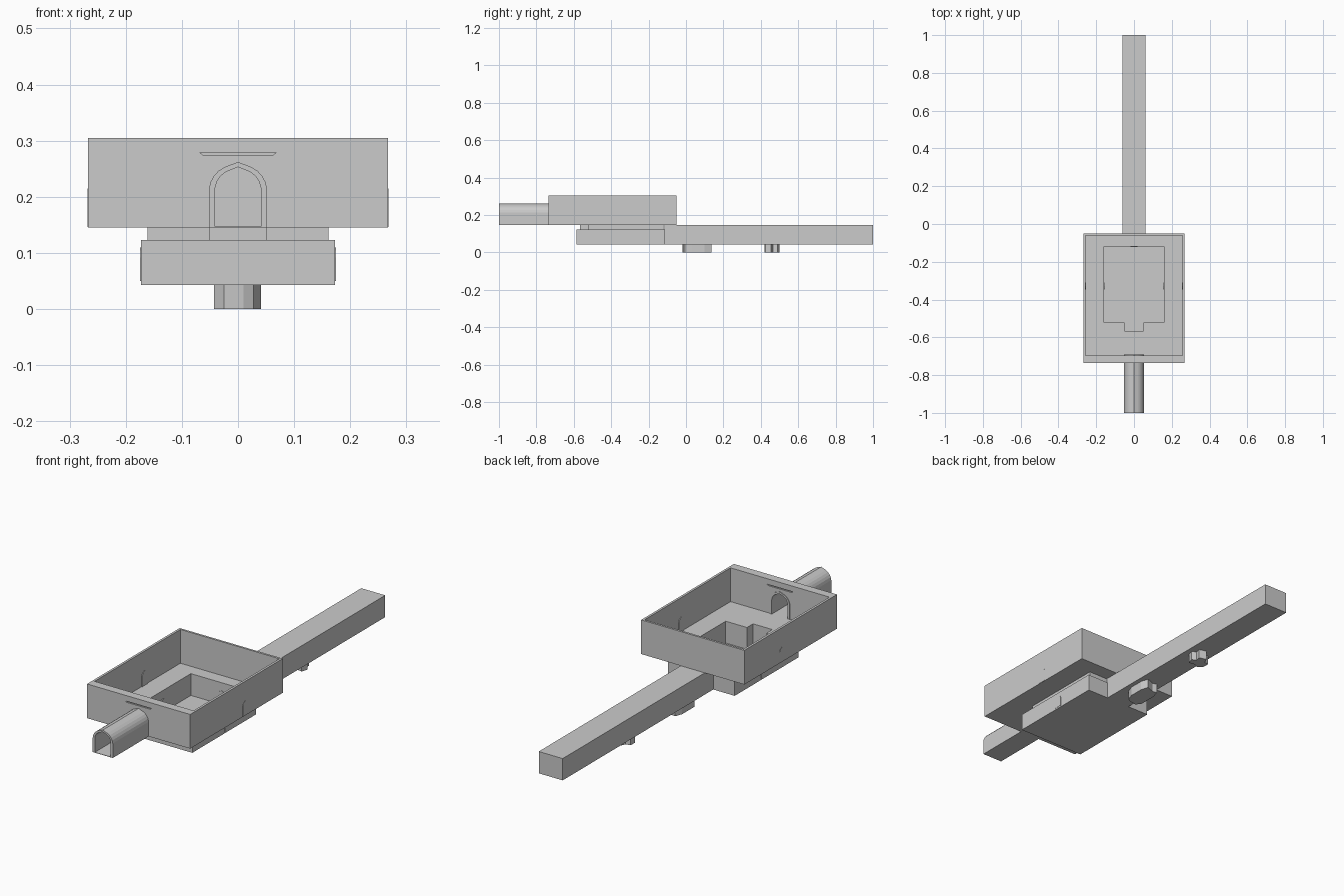
import bpy, bmesh
from mathutils import Vector

if "Cube" in bpy.data.objects:
    bpy.data.objects.remove(bpy.data.objects["Cube"])


def prism(name, pts, axis, a, b):
    """Extrude a 2D outline along an axis: z uses (x,y), y uses (x,z), x uses (y,z)."""
    def place(p, t):
        return {'z': (p[0], p[1], t), 'y': (p[0], t, p[1]), 'x': (t, p[0], p[1])}[axis]
    bm = bmesh.new()
    face = bm.faces.new([bm.verts.new(place(p, a)) for p in pts])
    offset = Vector(place((0, 0), b)) - Vector(place((0, 0), a))
    ext = bmesh.ops.extrude_face_region(bm, geom=[face], use_keep_orig=True)
    bmesh.ops.translate(bm, vec=offset,
                        verts=[v for v in ext['geom'] if isinstance(v, bmesh.types.BMVert)])
    bmesh.ops.recalc_face_normals(bm, faces=bm.faces)
    me = bpy.data.meshes.new(name)
    bm.to_mesh(me)
    bm.free()
    ob = bpy.data.objects.new(name, me)
    bpy.context.collection.objects.link(ob)
    return ob


def rect(x0, x1, y0, y1):
    return [(x0, y0), (x1, y0), (x1, y1), (x0, y1)]


def mirrored(half):
    """Mirror a right-hand profile, bottom to apex on x = 0."""
    return half + [(-x, z) for x, z in reversed(half[:-1])]


def cut(ob, cutter):
    cutter.hide_render = True
    mod = ob.modifiers.new("cut", 'BOOLEAN')
    mod.operation, mod.solver, mod.object = 'DIFFERENCE', 'EXACT', cutter
    bpy.context.view_layer.objects.active = ob
    bpy.ops.object.modifier_apply(modifier=mod.name)
    bpy.data.objects.remove(cutter, do_unlink=True)


def pit_outline(d):
    """Pit opening with its front alcove, grown by d."""
    return [(-.16 - d, -.12 + d), (-.16 - d, -.522 - d), (-.05 - d, -.522 - d),
            (-.05 - d, -.567 - d), (.05 + d, -.567 - d), (.05 + d, -.522 - d),
            (.16 + d, -.522 - d), (.16 + d, -.12 + d)]


arch_out = mirrored([(.052, .145), (.052, .213), (.049, .226), (.043, .237),
                     (.035, .246), (.024, .253), (0, .262)])
arch_in = mirrored([(.041, .147), (.041, .215), (.038, .226), (.032, .236),
                    (.022, .244), (0, .253)])

# Upper room: open box with thin side walls and a thick front wall
room = prism("upper_room", rect(-.267, .267, -.735, -.05), 'z', .145, .305)
cut(room, prism("room_cutter", rect(-.256, .256, -.695, -.06), 'z', .147, .4))
cut(room, prism("hatch_cutter", pit_outline(0), 'z', .1, .2))
cut(room, prism("door_cutter", arch_in, 'y', -.8, -.6))
for y0, y1 in ((-.75, -.73), (-.70, -.68)):
    cut(room, prism("slot_cutter", [(-.062, .274), (.062, .274), (.068, .279), (-.068, .279)],
                    'y', y0, y1))

# Arched entrance tunnel
tunnel = prism("entrance_tunnel", arch_out, 'y', -1, -.692)
cut(tunnel, prism("tunnel_cutter", arch_in, 'y', -1.1, -.6))

# Lower room and the thin neck joining it to the upper floor
pit = prism("lower_room", rect(-.173, .173, -.585, -.113), 'z', .043, .123)
cut(pit, prism("pit_cutter", pit_outline(0), 'z', .045, .2))
neck = prism("pit_neck", pit_outline(.001), 'z', .122, .146)
cut(neck, prism("neck_cutter", pit_outline(0), 'z', .1, .2))

# Long corridor
prism("corridor", rect(-.062, .062, -.115, 1), 'z', .043, .145)

# Irregular chasms under the corridor floor
prism("large_chasm", [(-.043, 0), (-.025, -.02), (.01, -.015), (.028, -.005), (.041, .03),
                      (.041, .10), (.03, .135), (-.01, .12), (-.03, .125), (-.043, .09)],
      'z', 0, .044)
prism("small_chasm", [(-.043, .44), (-.02, .42), (0, .43), (.032, .425), (.041, .455),
                      (.02, .465), (.025, .49), (-.01, .50), (-.02, .475), (-.043, .47)],
      'z', 0, .044)


def small_arch(c, z, h):
    return [(c + x, y) for x, y in
            mirrored([(.019, z), (.019, z + h - .018), (.012, z + h - .006), (0, z + h)])]


# Arched wall doors, standing slightly proud of both wall faces
for side, s in (("left", -1), ("right", 1)):
    prism("upper_door_" + side, small_arch(-.328, .146, .069), 'x', s * .253, s * .2685)
    prism("lower_door_" + side, small_arch(-.328, .05, .06), 'x', s * .157, s * .1745)
prism("lower_door_back", small_arch(0, .05, .06), 'y', -.123, -.115)
